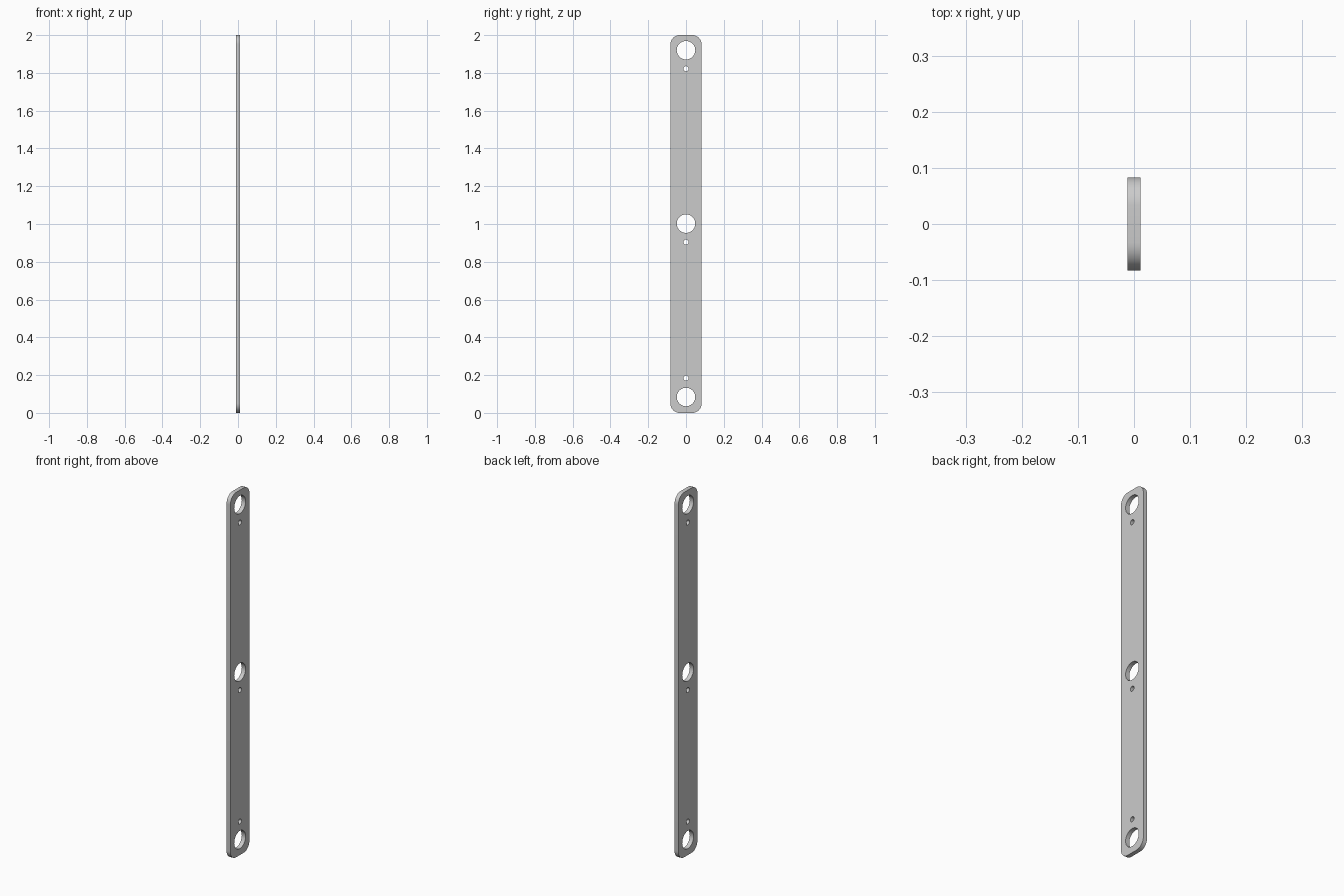
import bpy, bmesh
from math import sin, cos, pi, radians

if "Cube" in bpy.data.objects:
    bpy.data.objects.remove(bpy.data.objects["Cube"])

HALF_W, HEIGHT, THICK, CORNER = 0.083, 2.0, 0.023, 0.05


def arc(cx, cy, r, start, sweep, n):
    return [(cx + r * cos(start + sweep * i / n), cy + r * sin(start + sweep * i / n))
            for i in range(n + 1)]


def add_loop(curve, pts):
    s = curve.splines.new('POLY')
    s.points.add(len(pts) - 1)
    for p, (x, y) in zip(s.points, pts):
        p.co = (x, y, 0, 1)
    s.use_cyclic_u = True


curve = bpy.data.curves.new("slotted_bar", 'CURVE')
curve.dimensions = '2D'
curve.fill_mode = 'BOTH'
curve.extrude = THICK / 2

# rounded rectangular outline
w = HALF_W - CORNER
outline = []
for i, (cx, cy) in enumerate([(w, HEIGHT - CORNER), (-w, HEIGHT - CORNER), (-w, CORNER), (w, CORNER)]):
    outline += arc(cx, cy, CORNER, i * pi / 2, pi / 2, 10)
add_loop(curve, outline)

# large holes, each with a small pin hole next to it
for big, small in [(1.92, 1.822), (1.002, 0.904), (0.084, 0.184)]:
    add_loop(curve, arc(0, big, 0.049, 0, 2 * pi, 40)[:-1])
    add_loop(curve, arc(0, small, 0.0135, 0, 2 * pi, 24)[:-1])

bar = bpy.data.objects.new("flat_bar", curve)
bar.rotation_euler = (pi / 2, 0, pi / 2)
bpy.context.collection.objects.link(bar)
bpy.context.view_layer.objects.active = bar
bar.select_set(True)
bpy.ops.object.convert(target='MESH')
bar = bpy.context.object
bar.name = "flat_bar"

# weld caps to walls
bm = bmesh.new()
bm.from_mesh(bar.data)
bmesh.ops.remove_doubles(bm, verts=bm.verts, dist=1e-5)
bmesh.ops.recalc_face_normals(bm, faces=bm.faces)
bm.to_mesh(bar.data)
bm.free()
bpy.ops.object.transform_apply(location=False, rotation=True, scale=False)
bpy.ops.object.shade_smooth_by_angle(angle=radians(30))
